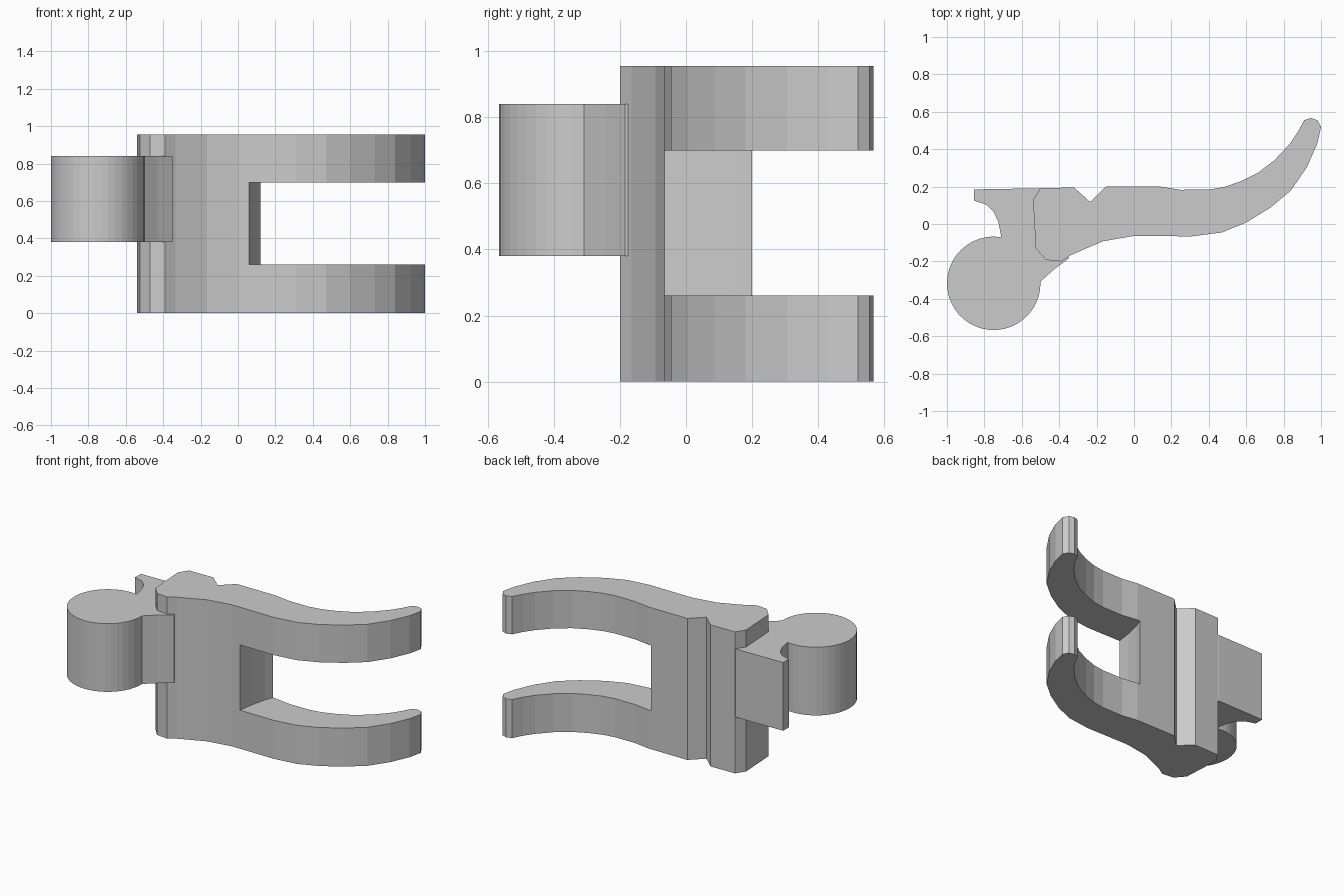
import bpy, bmesh, math

if "Cube" in bpy.data.objects:
    bpy.data.objects.remove(bpy.data.objects["Cube"])


def extrude_profile(name, points, z0, z1):
    """Extrude a closed plan outline between two heights."""
    bm = bmesh.new()
    face = bm.faces.new([bm.verts.new((x, y, z0)) for x, y in points])
    res = bmesh.ops.extrude_face_region(bm, geom=[face])
    for v in res["geom"]:
        if isinstance(v, bmesh.types.BMVert):
            v.co.z = z1
    bmesh.ops.recalc_face_normals(bm, faces=bm.faces)
    mesh = bpy.data.meshes.new(name)
    bm.to_mesh(mesh)
    bm.free()
    obj = bpy.data.objects.new(name, mesh)
    bpy.context.collection.objects.link(obj)
    return obj


# Main lever: notched hinge block sweeping into a curved arm
back_edge = [(-0.54, 0.13), (-0.50, 0.192), (-0.32, 0.195), (-0.235, 0.118),
             (-0.15, 0.2), (0.14, 0.2), (0.25, 0.183), (0.40, 0.184),
             (0.48, 0.197), (0.57, 0.228), (0.66, 0.272), (0.75, 0.34),
             (0.83, 0.425), (0.875, 0.49), (0.91, 0.555)]
tip = [(0.945, 0.567), (0.98, 0.555), (1.0, 0.52)]
front_edge = [(0.98, 0.43), (0.925, 0.305), (0.84, 0.18), (0.73, 0.088),
              (0.60, 0.008), (0.47, -0.045), (0.31, -0.066), (0.0, -0.064),
              (-0.165, -0.092), (-0.335, -0.165), (-0.39, -0.2),
              (-0.47, -0.192), (-0.525, -0.13)]
lever = extrude_profile("forked_lever", back_edge + tip + front_edge, 0, 0.955)

# Slot that splits the arm into two prongs
slot = extrude_profile("slot_cutter", [
    (0.05, -0.2), (0.06, -0.065), (0.075, 0.04), (0.10, 0.145),
    (0.12, 0.2), (0.14, 0.3), (0.14, 0.9), (1.3, 0.9), (1.3, -0.2)], 0.26, 0.70)
slot.hide_render = True
slot.hide_viewport = False
cut = lever.modifiers.new("slot", "BOOLEAN")
cut.operation = "DIFFERENCE"
cut.solver = "EXACT"
cut.object = slot
bpy.context.view_layer.objects.active = lever
bpy.ops.object.modifier_apply(modifier="slot")
bpy.data.objects.remove(slot)

# Round knuckle with hooked tab, set into the lever
cx, cy, r = -0.75, -0.317, 0.25
start, end, n = math.radians(81), math.radians(362), 32
knuckle = [(cx + r * math.cos(start + (end - start) * i / n),
            cy + r * math.sin(start + (end - start) * i / n)) for i in range(n + 1)]
neck = [(-0.43, -0.245), (-0.35, -0.185), (-0.36, -0.1), (-0.45, 0.18), (-0.51, 0.19)]
hook = [(-0.56, 0.19), (-0.855, 0.185), (-0.855, 0.125), (-0.79, 0.103),
        (-0.75, 0.065), (-0.725, 0.01), (-0.712, -0.055)]
extrude_profile("knuckle_and_hook", knuckle + neck + hook, 0.38, 0.84)
